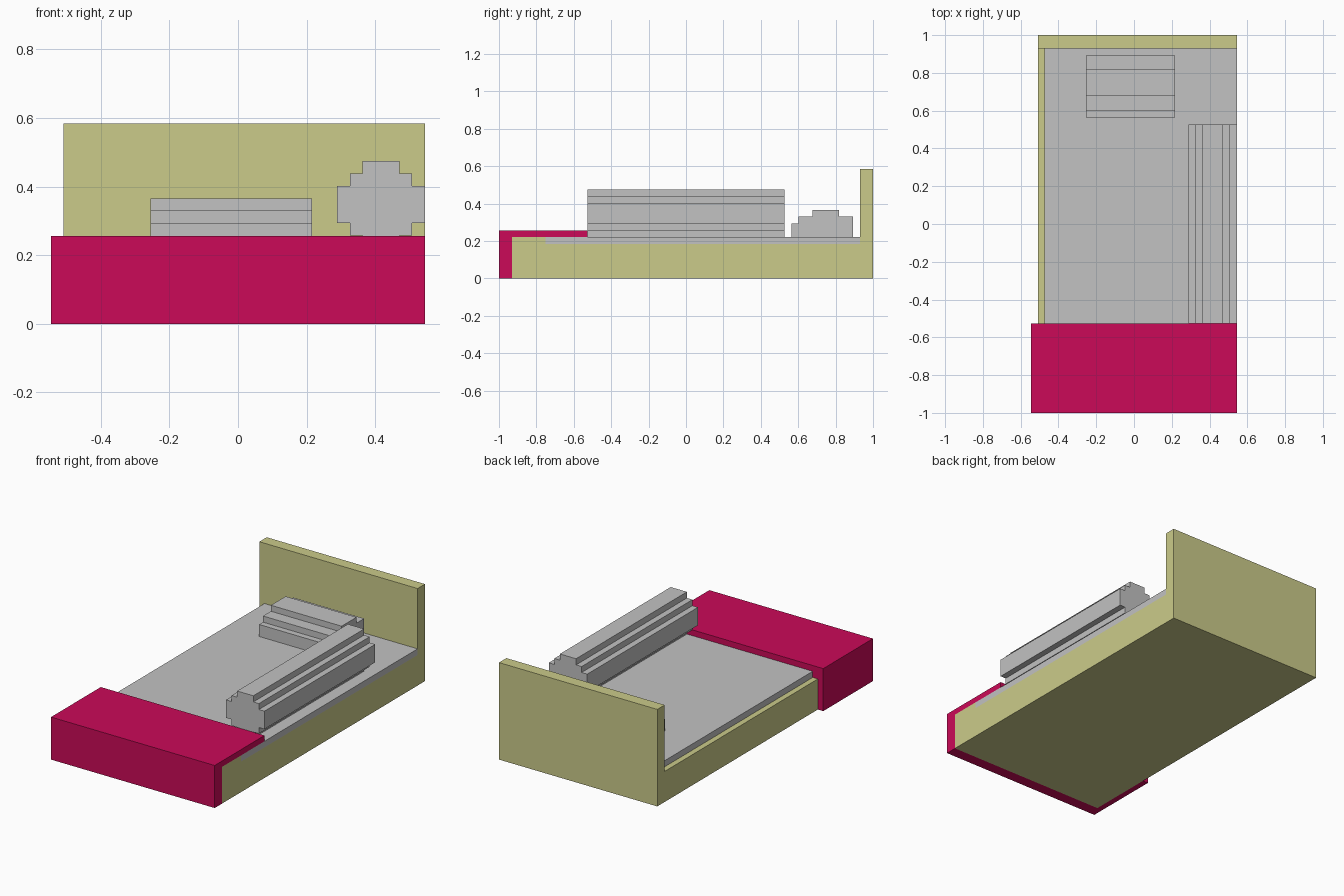
import bpy, bmesh
from mathutils import Vector

if "Cube" in bpy.data.objects:
    bpy.data.objects.remove(bpy.data.objects["Cube"])


def material(name, rgb):
    m = bpy.data.materials.new(name)
    m.diffuse_color = (*rgb, 1)
    m.use_nodes = True
    m.node_tree.nodes["Principled BSDF"].inputs["Base Color"].default_value = m.diffuse_color
    return m


OLIVE = material("olive wood", (0.597, 0.597, 0.254))
PINK = material("crimson blanket", (0.597, 0.003, 0.098))
GREY = material("grey bedding", (0.54, 0.54, 0.54))


def prism(name, prisms, mat):
    """Join prisms (axis, profile, start, end); profile is (y,z) along x or (x,z) along y."""
    bm = bmesh.new()
    for axis, profile, a, b in prisms:
        vec = (lambda p, t: (t, *p)) if axis == "x" else (lambda p, t: (p[0], t, p[1]))
        face = bm.faces.new([bm.verts.new(vec(p, a)) for p in profile])
        ext = bmesh.ops.extrude_face_region(bm, geom=[face])
        moved = [g for g in ext["geom"] if isinstance(g, bmesh.types.BMVert)]
        shift = Vector(vec((0, 0), b - a))
        bmesh.ops.translate(bm, verts=moved, vec=shift)
    bmesh.ops.recalc_face_normals(bm, faces=bm.faces[:])
    mesh = bpy.data.meshes.new(name)
    bm.to_mesh(mesh)
    bm.free()
    mesh.materials.append(mat)
    obj = bpy.data.objects.new(name, mesh)
    bpy.context.collection.objects.link(obj)
    return obj


def rect(u0, u1, v0, v1):
    return [(u0, v0), (u1, v0), (u1, v1), (u0, v1)]


L, R = -0.509, 0.545      # frame left and right
RAIL, BED = 0.184, 0.221  # rail top and mattress top

# Frame: base, headboard and raised foot in one side profile
prism("bed_frame", [("x", [(-0.93, 0), (1, 0), (1, 0.584), (0.93, 0.584), (0.93, RAIL),
                           (-0.75, RAIL), (-0.75, BED), (-0.93, BED)], L, R)], OLIVE)

# Mattress, set in from the left rail
prism("mattress", [("x", rect(-0.75, 0.93, RAIL, BED), -0.475, R)], GREY)

# Blanket: top with front drop, left drop and the tuck over the rail
prism("blanket", [
    ("x", [(-1, 0), (-0.93, 0), (-0.93, BED), (-0.527, BED), (-0.527, 0.256), (-1, 0.256)], L, R),
    ("x", rect(-1, -0.527, 0, 0.256), -0.545, L),
    ("x", rect(-0.75, -0.527, RAIL, BED), L, -0.475)], PINK)

# Pillow: stepped side profile
prism("pillow", [("x", [(0.565, BED), (0.892, BED), (0.892, 0.33), (0.818, 0.33), (0.818, 0.366),
                        (0.677, 0.366), (0.677, 0.33), (0.602, 0.33), (0.602, 0.293),
                        (0.565, 0.293)], -0.255, 0.216)], GREY)

# Rolled bolster: stepped octagon, one half mirrored about its centre
cx = 0.417
half = [(0.054, BED), (0.054, 0.257), (0.091, 0.257), (0.091, 0.294), (0.128, 0.294),
        (0.128, 0.402), (0.091, 0.402), (0.091, 0.438), (0.054, 0.438), (0.054, 0.475)]
roll = [(cx + d, z) for d, z in half] + [(cx - d, z) for d, z in reversed(half)]
prism("bolster", [("y", roll, -0.527, 0.527)], GREY)
